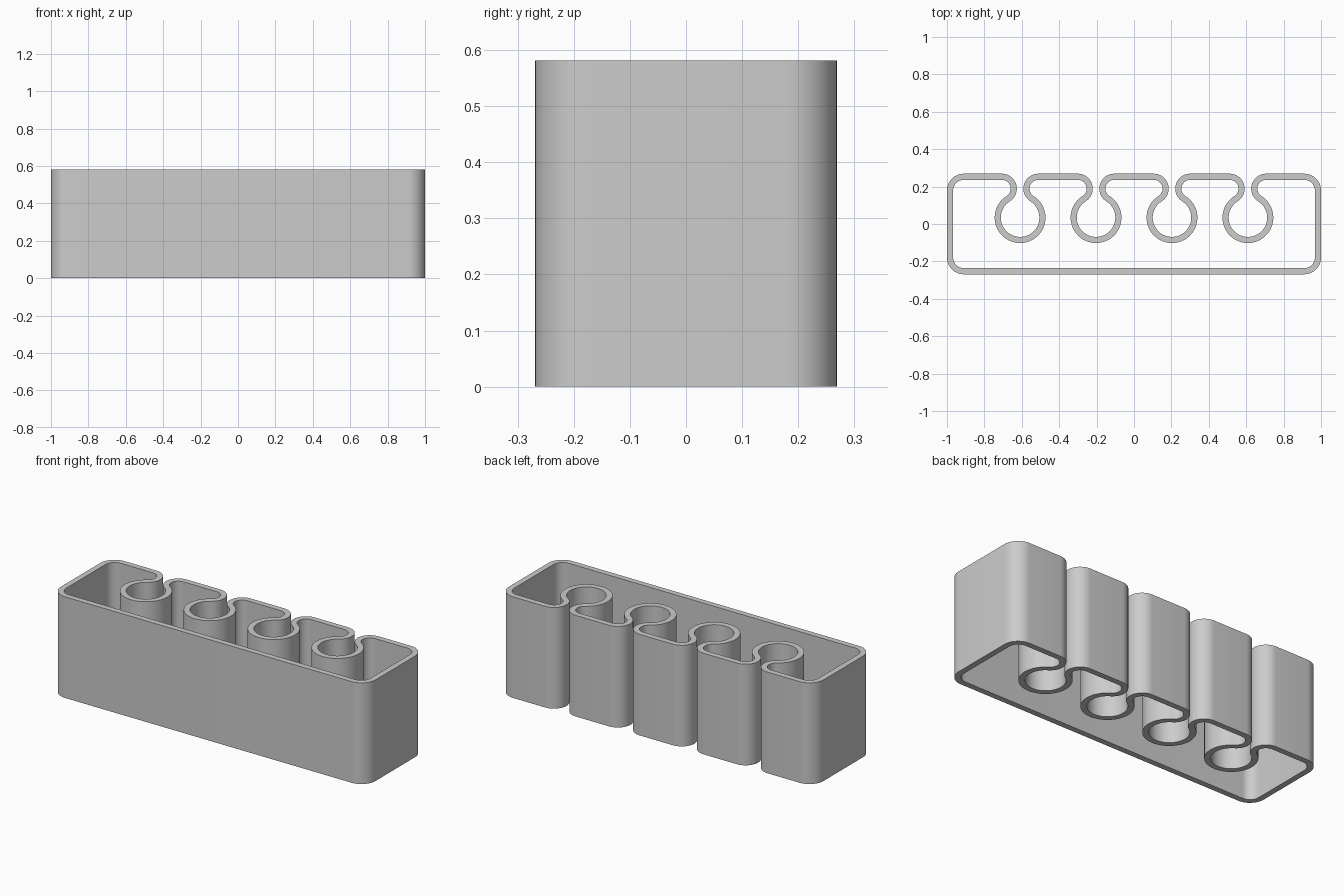
import bpy
import bmesh
from math import atan2, cos, pi, radians, sin, sqrt
from mathutils import Vector

HALF_X, HALF_Y, HEIGHT = 1.0, 0.269, 0.581
WALL = 0.033
CORNER_R = 0.09          # outside radius of the box corners
LIP_R = 0.08             # outside radius of the lips beside each slot
HOLE_R = 0.103           # inside radius of the round pockets
HALF_GAP = 0.0175        # half the slot opening
PITCH = 0.406            # slot spacing

cube = bpy.data.objects.get("Cube")
if cube:
    bpy.data.objects.remove(cube, do_unlink=True)

grey = bpy.data.materials.new("light_grey")
grey.use_nodes = True
colour = (0.604, 0.604, 0.604, 1.0)
grey.diffuse_color = colour
grey.node_tree.nodes["Principled BSDF"].inputs["Base Color"].default_value = colour

outline = []             # pairs of outside and inside points of the wall


def arc(cx, cy, r_out, r_in, start, end, steps):
    """Add one bend of the wall, with its outside and inside radii."""
    for i in range(steps + 1):
        a = start + (end - start) * i / steps
        ray = Vector((cos(a), sin(a), 0))
        centre = Vector((cx, cy, 0))
        outline.append((centre + ray * r_out, centre + ray * r_in))


def corner(sx, sy, start):
    arc(sx * (HALF_X - CORNER_R), sy * (HALF_Y - CORNER_R),
        CORNER_R, CORNER_R - WALL, start, start + pi / 2, 12)


def pocket(cx):
    """Right lip, round pocket and left lip, all tangent to each other."""
    dx = HALF_GAP + LIP_R
    dy = sqrt((HOLE_R + LIP_R) ** 2 - dx ** 2)
    lip_y = HALF_Y - LIP_R
    tilt = atan2(dy, dx)
    arc(cx + dx, lip_y, LIP_R, LIP_R - WALL, pi / 2, pi + tilt, 20)
    arc(cx, lip_y - dy, HOLE_R, HOLE_R + WALL, tilt, -pi - tilt, 48)
    arc(cx - dx, lip_y, LIP_R, LIP_R - WALL, -tilt, pi / 2, 20)


# Closed wall path, counter-clockwise from the front corner
corner(-1, -1, pi)
corner(1, -1, 1.5 * pi)
corner(1, 1, 0)
for k in (1.5, 0.5, -0.5, -1.5):
    pocket(k * PITCH)
corner(-1, 1, pi / 2)

# Flat strip of the wall, then raised to full height
bm = bmesh.new()
pairs = [(bm.verts.new(o), bm.verts.new(i)) for o, i in outline]
for (o1, i1), (o2, i2) in zip(pairs, pairs[1:] + pairs[:1]):
    bm.faces.new((o1, o2, i2, i1))
bmesh.ops.remove_doubles(bm, verts=bm.verts[:], dist=1e-5)
raised = bmesh.ops.extrude_face_region(bm, geom=bm.faces[:], use_keep_orig=True)
top = [g for g in raised["geom"] if isinstance(g, bmesh.types.BMVert)]
bmesh.ops.translate(bm, verts=top, vec=(0, 0, HEIGHT))
bmesh.ops.recalc_face_normals(bm, faces=bm.faces[:])

mesh = bpy.data.meshes.new("slotted_holder_wall")
bm.to_mesh(mesh)
bm.free()
mesh.materials.append(grey)
holder = bpy.data.objects.new("slotted_holder_wall", mesh)
bpy.context.collection.objects.link(holder)

# Smooth bends with crisp rims
bpy.ops.object.select_all(action="DESELECT")
holder.select_set(True)
bpy.context.view_layer.objects.active = holder
bpy.ops.object.shade_smooth_by_angle(angle=radians(30))
